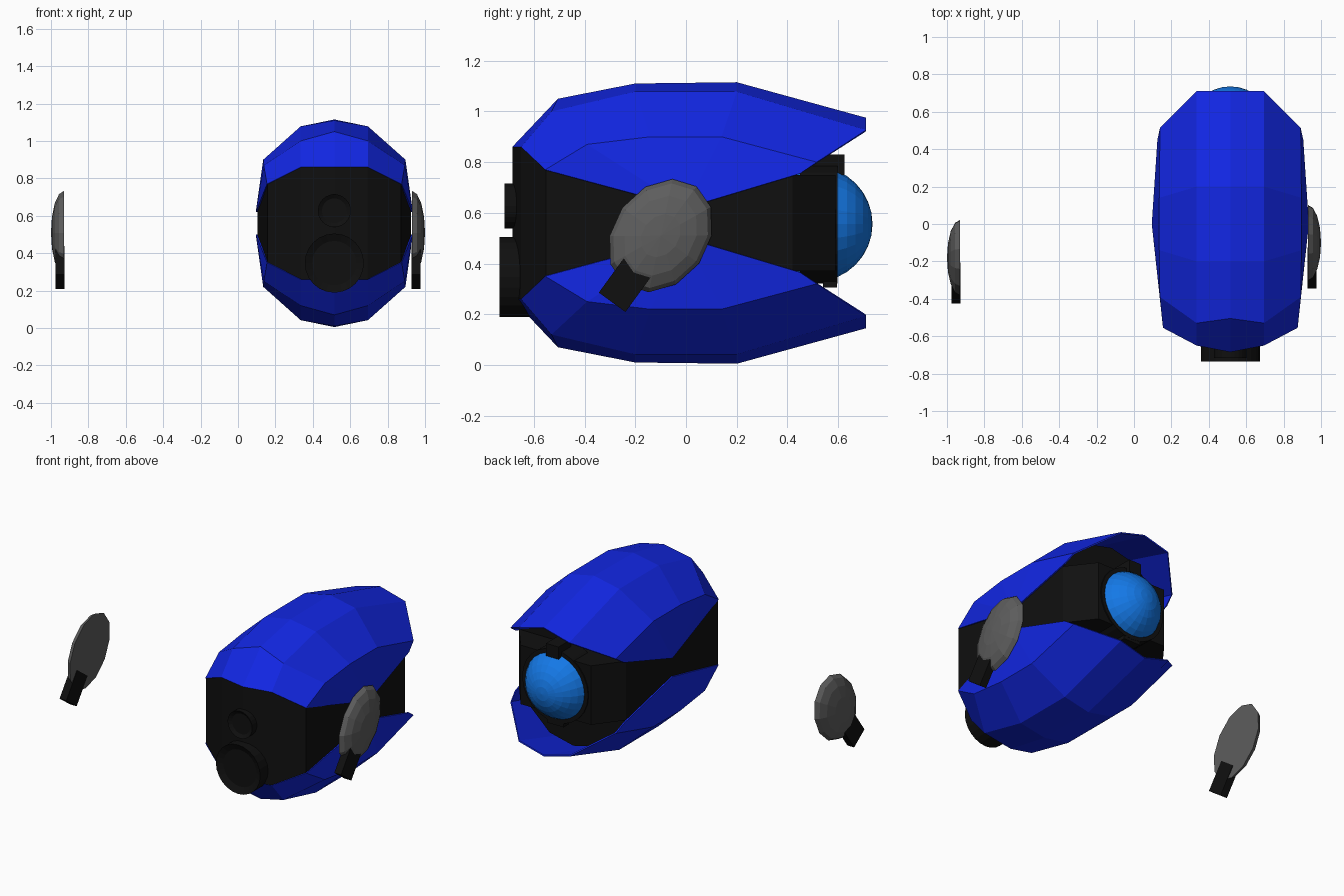
import bpy, bmesh, math
from mathutils import Matrix, Vector

if "Cube" in bpy.data.objects:
    bpy.data.objects.remove(bpy.data.objects["Cube"])

CX, CZ = 0.515, 0.56   # helmet centre


def material(name, rgb):
    m = bpy.data.materials.new(name)
    m.diffuse_color = (*rgb, 1)
    m.use_nodes = True
    m.node_tree.nodes["Principled BSDF"].inputs["Base Color"].default_value = m.diffuse_color
    return m


BLUE = material("shell blue", (0.006, 0.02, 0.78))
BLACK = material("black", (0.005, 0.005, 0.005))
EYE = material("eye blue", (0.007, 0.19, 0.8))
GREY = material("grey", (0.11, 0.11, 0.11))


def finish(name, bm, mat):
    bmesh.ops.remove_doubles(bm, verts=bm.verts, dist=0.0005)
    bmesh.ops.recalc_face_normals(bm, faces=bm.faces)
    me = bpy.data.meshes.new(name)
    bm.to_mesh(me)
    bm.free()
    me.materials.append(mat)
    ob = bpy.data.objects.new(name, me)
    bpy.context.collection.objects.link(ob)
    return ob


def box(name, centre, size, mat, rot=Matrix()):
    bm = bmesh.new()
    m = Matrix.Translation(centre) @ rot @ Matrix.Diagonal((*size, 1))
    bmesh.ops.create_cube(bm, size=1, matrix=m)
    return finish(name, bm, mat)


def drum(name, y0, y1, z, r, mat, recess=0.0):
    """Cylinder along y, with an optional recessed front disc."""
    bm = bmesh.new()
    m = Matrix.Translation((CX, (y0 + y1) / 2, z)) @ Matrix.Rotation(math.pi / 2, 4, 'X')
    bmesh.ops.create_cone(bm, cap_ends=True, segments=24, radius1=r, radius2=r,
                          depth=y1 - y0, matrix=m)
    if recess:
        bm.normal_update()
        front = [f for f in bm.faces if f.normal.y < -0.9]
        bmesh.ops.inset_region(bm, faces=front, thickness=r * 0.25)
        bmesh.ops.translate(bm, verts=front[0].verts, vec=(0, recess, 0))
    return finish(name, bm, mat)


# Shell: long rows from the crown to the side, as (x offset, y, z above centre)
crown = [(0, -.685, .30), (0, -.505, .49), (0, -.2, .55), (0, .2, .555), (0, .71, .415)]
ridge = [(.18, -.65, .30), (.18, -.53, .44), (.18, -.2, .518), (.18, .2, .518), (.18, .71, .367)]
side = [(.36, -.555, .21), (.377, -.39, .31), (.38, -.14, .34), (.38, .14, .34), (.376, .515, .24)]
tip, tail = (.42, 0, .06), (.39, .45, .195)


def shell(name, up):
    bm = bmesh.new()
    for sx in (-1, 1):
        def face(*pts):
            bm.faces.new([bm.verts.new((CX + sx * x, y, CZ + up * z)) for x, y, z in pts])
        for a, b in ((crown, ridge), (ridge, side)):
            for i in range(4):
                face(a[i], a[i + 1], b[i + 1], b[i])
        for i in range(3):
            face(side[i], side[i + 1], tip)
        face(side[3], side[4], tail, tip)
    ob = finish(name, bm, BLUE)
    mod = ob.modifiers.new("thickness", 'SOLIDIFY')
    mod.thickness = 0.008
    mod.offset = -1


shell("upper_shell", 1)
shell("lower_shell", -1)

# Black hull: columns around the plan as (x offset, y, half height)
columns = [(0, -.685, .30), (.178, -.65, .30), (.357, -.553, .208), (.41, 0, .065),
           (.38, .42, .19), (.25, .59, .19)]
bm = bmesh.new()


def hull_face(*pts):
    bm.faces.new([bm.verts.new((CX + x, y, CZ + z)) for x, y, z in pts])


for (xa, ya, ha), (xb, yb, hb) in zip(columns, columns[1:]):
    for s in (-1, 1):
        hull_face((s * xa, ya, -ha), (s * xb, yb, -hb), (s * xb, yb, hb), (s * xa, ya, ha))
        if xa == 0:
            for z in (-1, 1):
                hull_face((0, ya, z * ha), (s * xb, yb, z * hb), (0, yb, z * hb))
    if xa > 0:
        for z in (-1, 1):
            for s in (-1, 1):
                hull_face((0, ya, z * ha), (s * xa, ya, z * ha), (s * xb, yb, z * hb), (0, yb, z * hb))
xe, ye, he = columns[-1]
for s in (-1, 1):
    hull_face((0, ye, -he), (s * xe, ye, -he), (s * xe, ye, he), (0, ye, he))
finish("hull", bm, BLACK)

# Bulkhead closing the gap between hull and shells
bm = bmesh.new()
outline = [(.37, .19), (.36, .24), (.17, .42), (0, .46)]
half = outline + [(-x, z) for x, z in outline[-2::-1]]
ring = half + [(-x, -z) for x, z in half]
bm.faces.new([bm.verts.new((CX + x, .41, CZ + z)) for x, z in ring])
finish("bulkhead", bm, BLACK)

# Eye with its collar, top knob and lower tab
bm = bmesh.new()
bmesh.ops.create_uvsphere(bm, u_segments=24, v_segments=16, radius=0.2275,
                          matrix=Matrix.Translation((CX, .508, .556)) @ Matrix.Rotation(math.pi / 2, 4, 'X'))
finish("eye", bm, EYE)
drum("eye_collar", .45, .597, .556, .235, BLACK)
box("eye_knob", (CX, .563, .79), (.09, .125, .08), BLACK)
box("eye_tab", (CX, .568, .335), (.12, .055, .06), BLACK)

# Front vents
drum("lower_vent", -.735, -.5, .347, .158, BLACK, 0.02)
drum("upper_vent", -.716, -.6, .627, .088, BLACK, 0.015)

# Paddles: half-dome head and handle, one on each side
u, v = Vector((0, .59, .81)).normalized(), Vector((0, .81, -.59)).normalized()
for label, s, dy in (("right", 1, 0), ("left", -1, -.08)):
    out = Vector((s, 0, 0))
    basis = Matrix((v, u, out)).transposed().to_4x4()
    centre = Vector((s * .93, -.1 + dy, .51))
    bm = bmesh.new()
    bmesh.ops.create_uvsphere(bm, u_segments=12, v_segments=8, radius=1)
    cut = bmesh.ops.bisect_plane(bm, geom=bm.verts[:] + bm.edges[:] + bm.faces[:], dist=1e-4,
                                 plane_co=(0, 0, 0), plane_no=(0, 0, -1), clear_outer=True)
    bmesh.ops.holes_fill(bm, edges=[e for e in bm.edges if e.is_boundary], sides=0)
    bmesh.ops.transform(bm, verts=bm.verts,
                        matrix=Matrix.Translation(centre) @ basis @ Matrix.Diagonal((.187, .24, .07, 1)))
    finish(label + "_paddle_head", bm, GREY)
    box(label + "_paddle_handle", centre + u * -.23 + out * .021, (.13, .19, .048), BLACK, basis)
